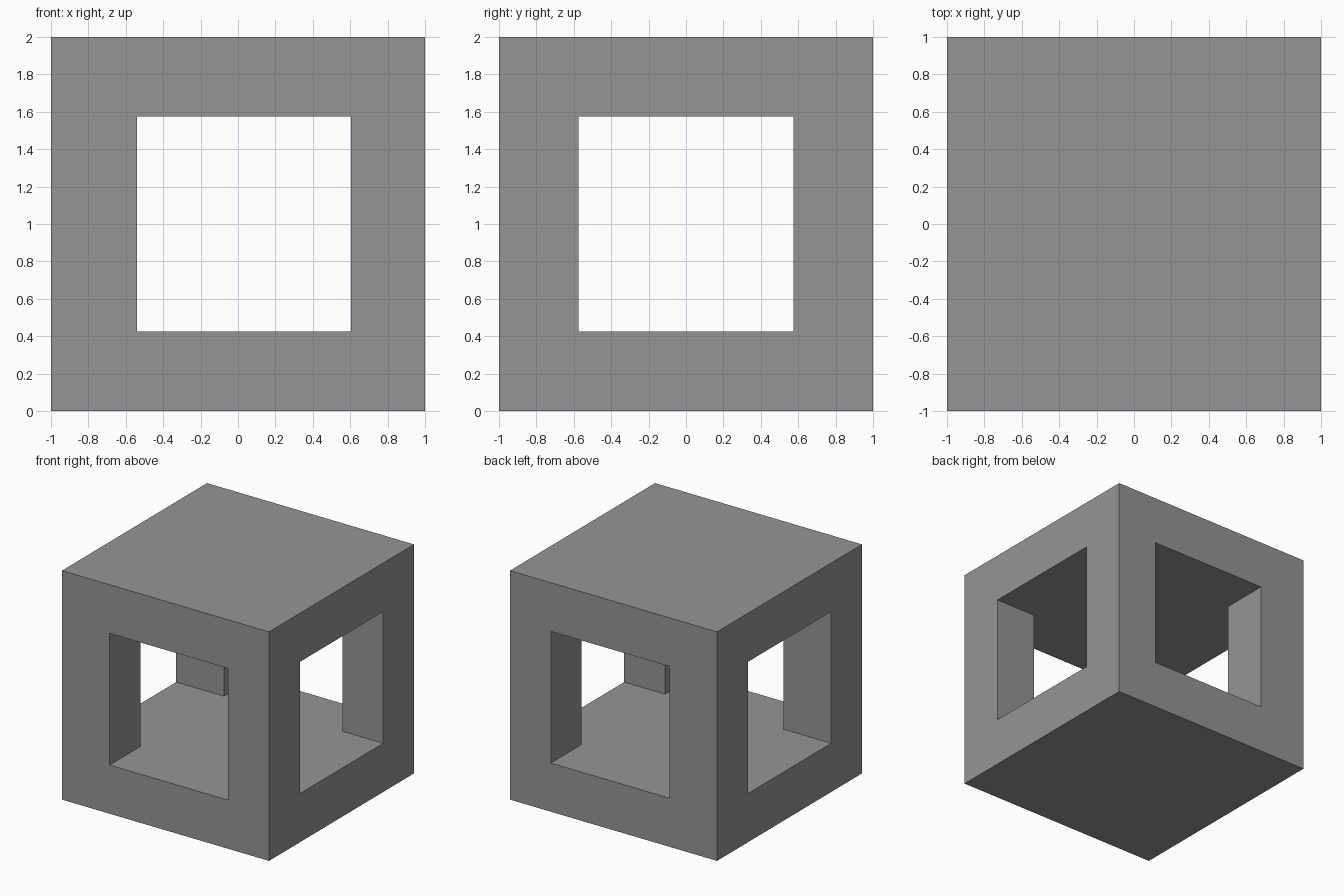
import bpy, bmesh

if "Cube" in bpy.data.objects:
    bpy.data.objects.remove(bpy.data.objects["Cube"])

# Window opening limits
X0, X1 = -0.54, 0.605
Y0, Y1 = -0.575, 0.575
Z0, Z1 = 0.425, 1.575
OUT = 1.5  # cutter reaches past the outer walls


def prism(name, outline, z0, z1):
    """Extrude a flat outline from z0 up to z1."""
    bm = bmesh.new()
    face = bm.faces.new([bm.verts.new((x, y, z0)) for x, y in outline])
    top = bmesh.ops.extrude_face_region(bm, geom=[face])["geom"]
    bmesh.ops.translate(bm, vec=(0, 0, z1 - z0),
                        verts=[v for v in top if isinstance(v, bmesh.types.BMVert)])
    bmesh.ops.recalc_face_normals(bm, faces=bm.faces)
    mesh = bpy.data.meshes.new(name)
    bm.to_mesh(mesh)
    bm.free()
    obj = bpy.data.objects.new(name, mesh)
    bpy.context.collection.objects.link(obj)
    return obj


grey = bpy.data.materials.new("mid grey")
grey.diffuse_color = (0.3, 0.3, 0.3, 1)
grey.use_nodes = True
grey.node_tree.nodes["Principled BSDF"].inputs["Base Color"].default_value = grey.diffuse_color

# Solid block
block = prism("hollow_block", [(-1, -1), (1, -1), (1, 1), (-1, 1)], 0, 2)
block.data.materials.append(grey)

# Cross-shaped cutter: both passages in one piece
cross = [(X0, -OUT), (X1, -OUT), (X1, Y0), (OUT, Y0), (OUT, Y1), (X1, Y1),
         (X1, OUT), (X0, OUT), (X0, Y1), (-OUT, Y1), (-OUT, Y0), (X0, Y0)]
cutter = prism("passage_cutter", cross, Z0, Z1)
cutter.data.materials.append(grey)
cutter.hide_render = True

# Cut the passages, then drop the cutter
cut = block.modifiers.new("passages", "BOOLEAN")
cut.operation = "DIFFERENCE"
cut.solver = "EXACT"
cut.object = cutter
bpy.context.view_layer.objects.active = block
block.select_set(True)
bpy.ops.object.modifier_apply(modifier=cut.name)
bpy.data.objects.remove(cutter)
